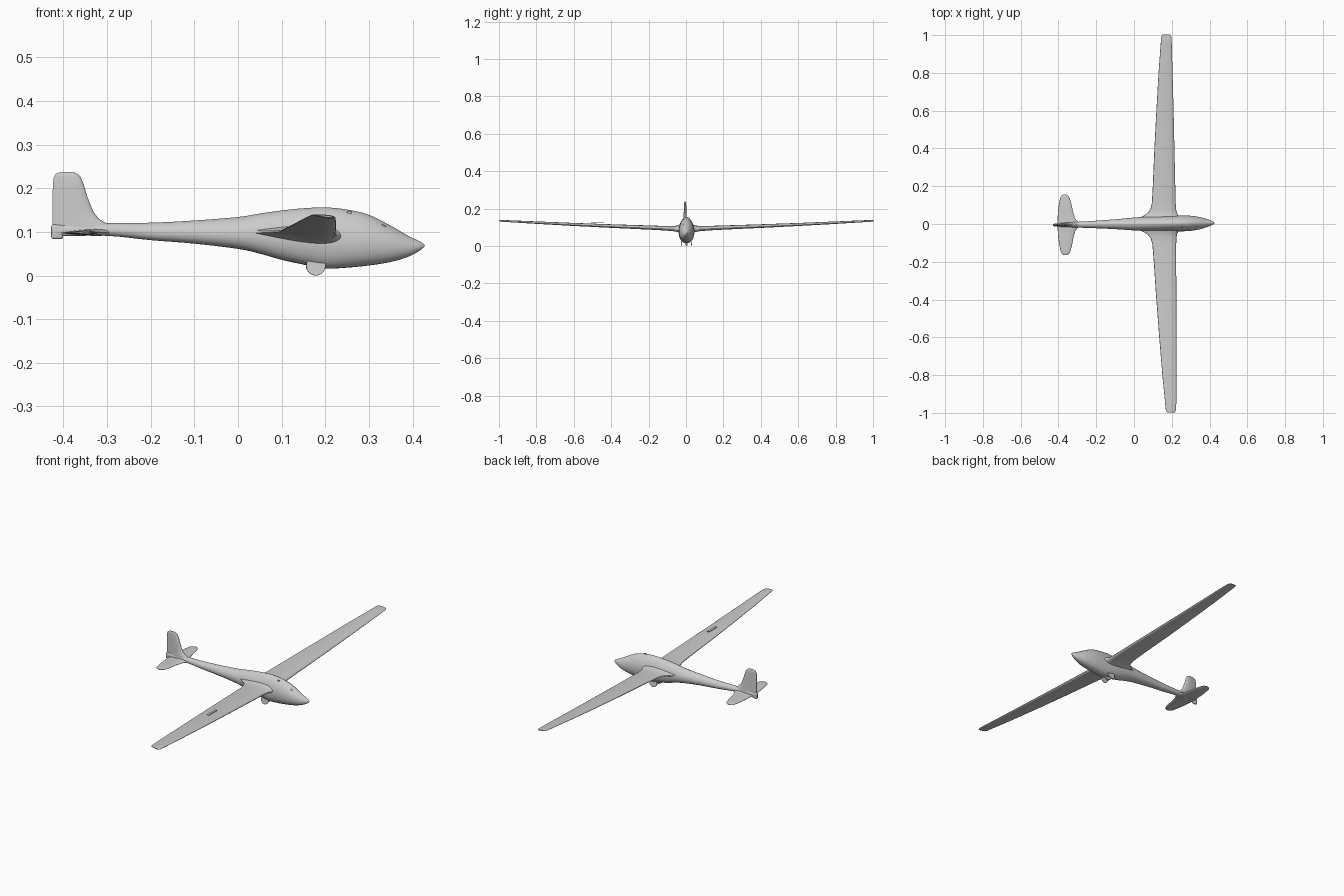
import bpy, bmesh, math
from mathutils import Matrix, Vector

if "Cube" in bpy.data.objects:
    bpy.data.objects.remove(bpy.data.objects["Cube"])

YAW = 0.0125  # the aircraft sits slightly turned on its axis


def finish(name, bm, mirror=False):
    bmesh.ops.recalc_face_normals(bm, faces=bm.faces)
    me = bpy.data.meshes.new(name)
    bm.to_mesh(me)
    bm.free()
    ob = bpy.data.objects.new(name, me)
    bpy.context.collection.objects.link(ob)
    ob.rotation_euler.z = YAW
    if mirror:
        m = ob.modifiers.new("Mirror", 'MIRROR')
        m.use_axis = (False, True, False)
        m.use_mirror_merge = False
    return ob


def loft(name, rings, mirror=False):
    bm = bmesh.new()
    vr = [[bm.verts.new(p) for p in r] for r in rings]
    n = len(vr[0])
    for a, b in zip(vr, vr[1:]):
        for i in range(n):
            j = (i + 1) % n
            bm.faces.new((a[i], a[j], b[j], b[i]))
    bm.faces.new(vr[0])
    bm.faces.new(vr[-1])
    return finish(name, bm, mirror)


def smooth_table(rows, steps):
    """Catmull-Rom interpolation of a station table."""
    rows = [Vector(r) for r in rows]
    out = []
    for i in range(len(rows) - 1):
        p0, p1 = rows[max(i - 1, 0)], rows[i]
        p2, p3 = rows[i + 1], rows[min(i + 2, len(rows) - 1)]
        for k in range(steps):
            t = k / steps
            out.append(0.5 * (2 * p1 + (p2 - p0) * t
                       + (2 * p0 - 5 * p1 + 4 * p2 - p3) * t * t
                       + (3 * p1 - p0 - 3 * p2 + p3) * t ** 3))
    return out + [rows[-1]]


def foil(span, te, le, off_te, off_le, thick, vertical=False, n=28):
    """Aerofoil ring from trailing edge x to leading edge x."""
    ring = []
    for i in range(n):
        a = 2 * math.pi * i / n
        u = (1 - math.cos(a)) / 2          # 0 leading edge, 1 trailing edge
        h = thick * 5 * (0.2969 * math.sqrt(u) - 0.126 * u - 0.3516 * u ** 2
                         + 0.2843 * u ** 3 - 0.0926 * u ** 4)
        off = off_le + (off_te - off_le) * u + (h if a < math.pi else -h)
        x = le + (te - le) * u
        ring.append((x, off, span) if vertical else (x, span, off))
    return ring


# Fuselage: x, bottom z, top z, half width
stations = [
    (-.428, .092, .112, .004), (-.40, .090, .118, .009), (-.30, .091, .120, .015),
    (-.20, .081, .121, .020), (-.10, .073, .126, .026), (0, .061, .134, .034),
    (.05, .050, .142, .037), (.10, .036, .149, .040), (.15, .025, .154, .042),
    (.20, .016, .156, .042), (.25, .018, .151, .042), (.30, .023, .139, .040),
    (.35, .031, .114, .032), (.39, .043, .091, .020), (.415, .056, .079, .010),
    (.427, .066, .071, .002)]
rings = []
for x, zb, zt, w in smooth_table(stations, 4):
    zc = zb + (zt - zb) * .44
    ring = []
    for i in range(36):
        a = 2 * math.pi * i / 36
        c, s = math.cos(a), math.sin(a)
        p = 1.2 if s > 0 else .82
        y = math.copysign(abs(c) ** p, c) * w if abs(c) > 1e-6 else 0
        ring.append((x, y, zc + s * ((zt - zc) if s > 0 else (zc - zb))))
    rings.append(ring)
loft("fuselage", rings)

# Wings with root fillet, taper and dihedral: y, te, le, z at te, z at le, thickness
wing = [
    (.026, .020, .250, .100, .090, .050), (.040, .045, .236, .100, .090, .040),
    (.055, .070, .228, .100, .090, .031), (.075, .087, .224, .101, .090, .026),
    (.11, .096, .222, .102, .092, .023), (.20, .102, .221, .106, .096, .021),
    (.40, .113, .219, .113, .104, .018), (.60, .126, .217, .121, .113, .015),
    (.80, .140, .214, .130, .123, .012), (.95, .153, .212, .137, .131, .009),
    (.988, .156, .210, .139, .133, .008), (1.0, .163, .204, .139, .134, .004)]
loft("wings", [foil(*r) for r in wing], mirror=True)

# Tailplane
tail = [
    (.004, -.405, -.285, .098, .099, .016), (.018, -.405, -.300, .098, .099, .014),
    (.035, -.404, -.312, .098, .098, .012), (.07, -.402, -.322, .098, .098, .011),
    (.11, -.396, -.330, .098, .098, .010), (.14, -.390, -.338, .098, .098, .009),
    (.153, -.384, -.346, .098, .098, .007), (.160, -.374, -.356, .098, .098, .003)]
loft("tailplane", [foil(*r) for r in tail], mirror=True)

# Fin and rudder
fin = [
    (.104, -.425, -.285, 0, 0, .024), (.120, -.425, -.302, 0, 0, .022),
    (.129, -.425, -.318, 0, 0, .019), (.145, -.425, -.331, 0, 0, .017),
    (.180, -.425, -.345, 0, 0, .015), (.210, -.424, -.354, 0, 0, .013),
    (.226, -.422, -.361, 0, 0, .011), (.233, -.417, -.368, 0, 0, .009),
    (.237, -.407, -.378, 0, 0, .004)]
loft("fin", [foil(*r, vertical=True) for r in fin])


def block(name, center, size, bevel=0.0, tilt=0.0):
    bm = bmesh.new()
    bmesh.ops.create_cube(bm, size=1)
    bmesh.ops.scale(bm, vec=size, verts=bm.verts)
    if bevel:
        bmesh.ops.bevel(bm, geom=bm.edges[:], offset=bevel, segments=3,
                        profile=.5, affect='EDGES')
    bmesh.ops.transform(bm, verts=bm.verts,
                        matrix=Matrix.Translation(center) @ Matrix.Rotation(tilt, 4, 'Y'))
    return finish(name, bm)


def disc(name, center, radius, width, mirror=False, tilt=0.0):
    bm = bmesh.new()
    bmesh.ops.create_cone(bm, cap_ends=True, segments=28, radius1=radius,
                          radius2=radius, depth=width)
    rot = Matrix.Rotation(math.pi / 2 + tilt, 4, 'X')
    bmesh.ops.transform(bm, verts=bm.verts, matrix=Matrix.Translation(center) @ rot)
    return finish(name, bm, mirror)


# Foot of the rudder
block("rudder_foot", (-.4145, 0, .100), (.027, .014, .033), .005)
# Landing wheel and its two doors
disc("wheel", (.178, 0, .023), .019, .012)
disc("wheel_doors", (.178, .026, .022), .022, .003, mirror=True, tilt=.1)
# Small fittings: canopy vents on the right side, air brake hinge on the right wing
block("canopy_vent_rear", (.255, -.016, .145), (.010, .006, .005), tilt=.2)
block("canopy_vent_front", (.333, -.015, .113), (.010, .006, .005), tilt=.5)
block("air_brake_hinge", (.168, -.475, .124), (.012, .070, .003))

bpy.ops.object.select_all(action='DESELECT')
for ob in bpy.context.collection.objects:
    ob.select_set(True)
    bpy.context.view_layer.objects.active = ob
bpy.ops.object.shade_smooth_by_angle(angle=math.radians(40))
